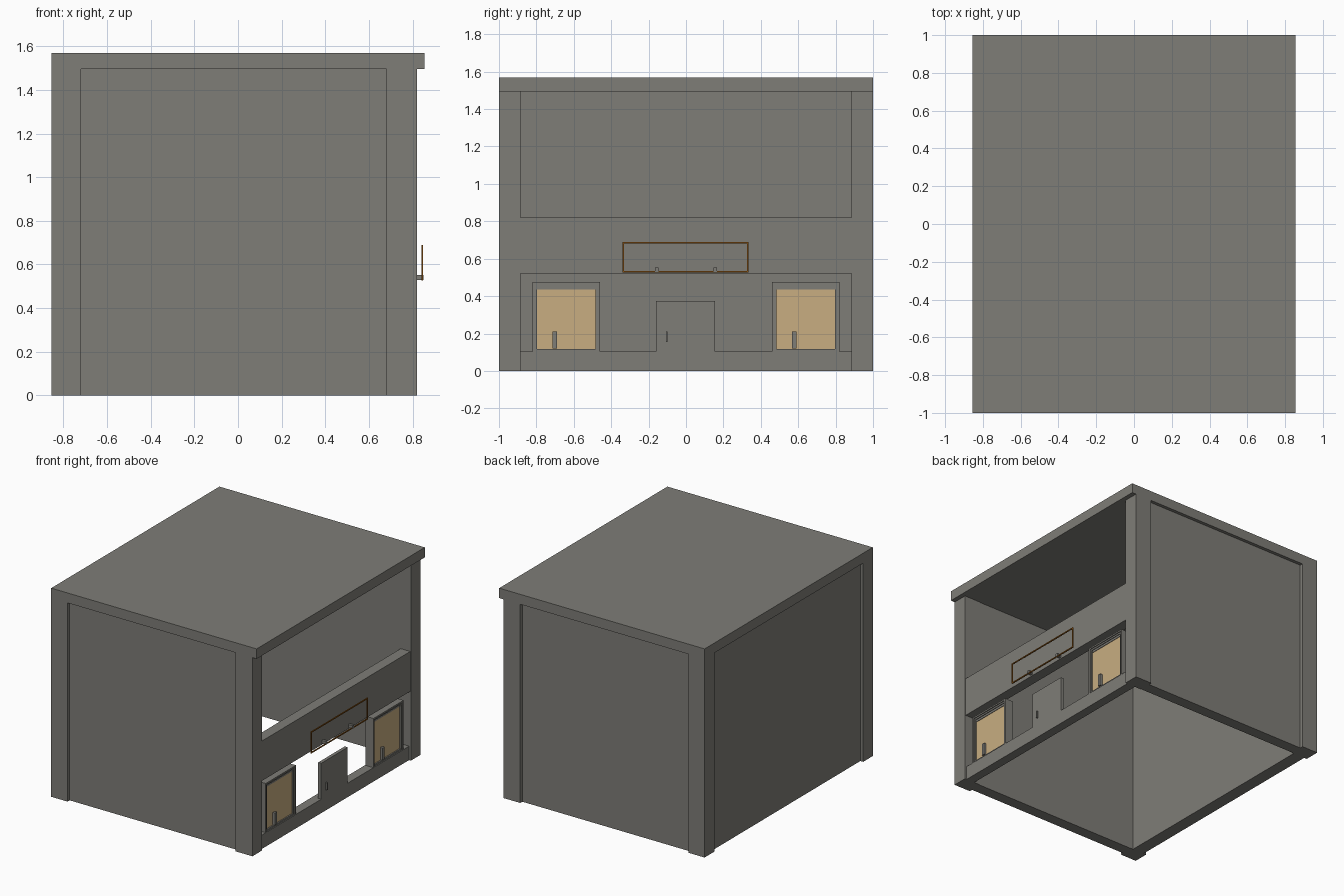
import bpy
import bmesh
from mathutils import Vector

if "Cube" in bpy.data.objects:
    bpy.data.objects.remove(bpy.data.objects["Cube"])


def material(name, rgb):
    m = bpy.data.materials.new(name)
    m.diffuse_color = (*rgb, 1)
    m.use_nodes = True
    m.node_tree.nodes["Principled BSDF"].inputs["Base Color"].default_value = m.diffuse_color
    return m


GREY = material("warm_grey", (0.21, 0.205, 0.185))
TAN = material("tan", (0.58, 0.42, 0.22))
BROWN = material("orange_brown", (0.27, 0.09, 0.006))


def boxes(name, parts, mat=GREY):
    """One object made of boxes, each given as (x0, x1), (y0, y1), (z0, z1)."""
    bm = bmesh.new()
    for part in parts:
        lo = Vector([min(r) for r in part])
        hi = Vector([max(r) for r in part])
        for v in bmesh.ops.create_cube(bm, size=1)["verts"]:
            v.co = Vector([lo[i] if v.co[i] < 0 else hi[i] for i in range(3)])
    mesh = bpy.data.meshes.new(name)
    bm.to_mesh(mesh)
    bm.free()
    mesh.materials.append(mat)
    obj = bpy.data.objects.new(name, mesh)
    bpy.context.collection.objects.link(obj)
    return obj


def frame(x, y, z, t):
    """Boxes of a rectangular border of width t facing +x."""
    return [(x, y, (z[0], z[0] + t)), (x, y, (z[1] - t, z[1])),
            (x, (y[0], y[0] + t), (z[0] + t, z[1] - t)),
            (x, (y[1] - t, y[1]), (z[0] + t, z[1] - t))]


ROOF_Z, TOP_Z = 1.495, 1.57
IN_Y = 0.885

# Roof slab and corner pillars
boxes("roof", [((-0.855, 0.855), (-1, 1), (ROOF_Z, TOP_Z))])
boxes("corner_pillars", [(x, (s * IN_Y, s), (0, ROOF_Z))
                         for x in ((-0.855, -0.72), (0.68, 0.82)) for s in (-1, 1)])

# Recessed walls, with an open floor
for side, s in (("front", -1), ("back", 1)):
    boxes(side + "_wall", [((-0.72, 0.68), (s * 0.888, s * 0.975), (0, ROOF_Z))])
boxes("rear_wall", [((-0.832, -0.735), (-IN_Y, IN_Y), (0, ROOF_Z))])

# Open side: low plinth and counter beam
boxes("plinth", [((0.735, 0.805), (-IN_Y, IN_Y), (0, 0.105))])
boxes("counter_beam", [((0.735, 0.815), (-IN_Y, IN_Y), (0.52, 0.82))])

# Central half door with handle
boxes("half_door", [((0.78, 0.805), (-0.16, 0.155), (0.105, 0.375))])
boxes("half_door_handle", [((0.805, 0.817), (-0.108, -0.098), (0.155, 0.21))])

# Two framed cabinets with tan doors
for label, c in (("near", -0.64), ("far", 0.64)):
    steps = []
    for x1, half, top, t in ((0.805, 0.18, 0.475, 0.012),
                             (0.798, 0.168, 0.463, 0.012)):
        x = (0.74, x1)
        steps += [(x, (c + s * half, c + s * (half - t)), (0.105, top)) for s in (-1, 1)]
        steps.append((x, (c - half + t, c + half - t), (top - t, top)))
    steps.append(((0.74, 0.792), (c - 0.156, c + 0.156), (0.435, 0.451)))
    steps.append(((0.74, 0.798), (c - 0.156, c + 0.156), (0.105, 0.117)))
    boxes(label + "_cabinet_frame", steps)
    boxes(label + "_cabinet_door",
          [((0.765, 0.788), (c - 0.157, c + 0.157), (0.117, 0.436))], TAN)
    boxes(label + "_cabinet_handle",
          [((0.788, 0.808), (c - 0.073, c - 0.05), (0.12, 0.212))])

# Thin hanging border on two brackets
boxes("sign_border", frame((0.84, 0.847), (-0.34, 0.335), (0.527, 0.69), 0.008), BROWN)
boxes("sign_brackets", [((0.81, 0.85), (c - 0.01, c + 0.01), (0.53, 0.552))
                        for c in (-0.157, 0.157)])
